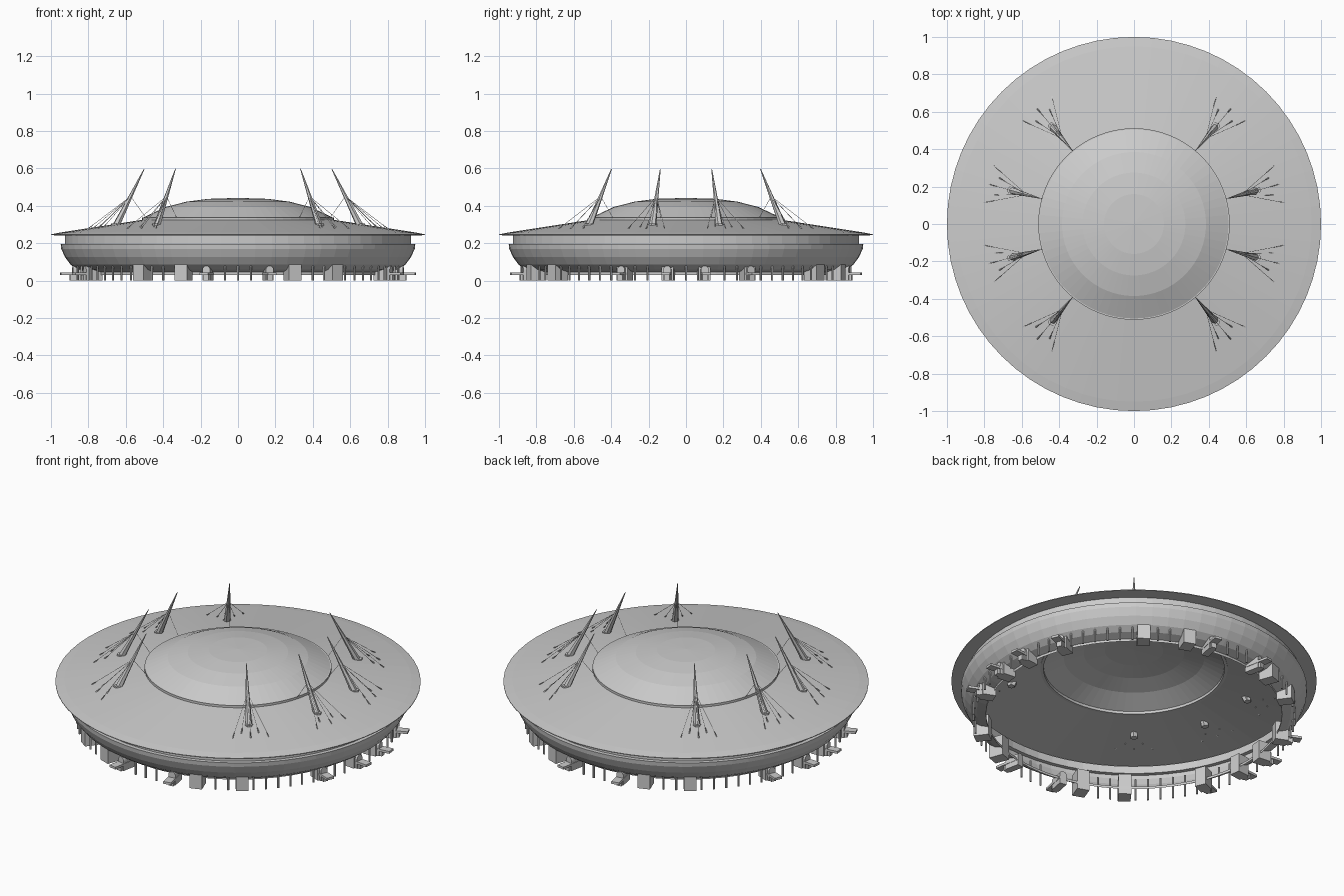
import bpy, math
from mathutils import Vector, Matrix

if "Cube" in bpy.data.objects:
    bpy.data.objects.remove(bpy.data.objects["Cube"])

grey = bpy.data.materials.new("light grey")
grey.diffuse_color = (0.6, 0.6, 0.6, 1)
grey.use_nodes = True
grey.node_tree.nodes["Principled BSDF"].inputs["Base Color"].default_value = grey.diffuse_color


def add(name, verts, faces):
    me = bpy.data.meshes.new(name)
    me.from_pydata([tuple(v) for v in verts], [], faces)
    me.materials.append(grey)
    ob = bpy.data.objects.new(name, me)
    bpy.context.collection.objects.link(ob)
    return ob


def lathe(name, profile, n=64):
    """Revolve (radius, z) points about the z axis; radius 0 makes a pole."""
    verts, rings, faces = [], [], []
    for r, z in profile:
        if r == 0:
            rings.append([len(verts)] * n)
            verts.append((0, 0, z))
        else:
            rings.append(list(range(len(verts), len(verts) + n)))
            verts += [(r * math.cos(2 * math.pi * i / n), r * math.sin(2 * math.pi * i / n), z) for i in range(n)]
    for a, b in zip(rings, rings[1:]):
        for i in range(n):
            j = (i + 1) % n
            f = list(dict.fromkeys((a[i], a[j], b[j], b[i])))
            faces.append(f)
    return add(name, verts, faces)


def polar(r, deg, z):
    a = math.radians(deg)
    return Vector((r * math.cos(a), r * math.sin(a), z))


def prism(name, section, r0, r1, deg):
    """Extrude a (sideways, z) section radially from r0 to r1 at an angle."""
    n = len(section)
    m = Matrix.Rotation(math.radians(deg), 3, 'Z')
    verts = [m @ Vector((r, s, z)) for r in (r0, r1) for s, z in section]
    faces = [[i, (i + 1) % n, n + (i + 1) % n, n + i] for i in range(n)]
    faces += [list(range(n))[::-1], list(range(n, 2 * n))]
    return add(name, verts, faces)


def box(name, r0, r1, w, z0, z1, deg):
    return prism(name, [(-w / 2, z0), (w / 2, z0), (w / 2, z1), (-w / 2, z1)], r0, r1, deg)


def rod(name, p, q, rp, rq, n=4):
    """Tapered rod between two points."""
    d = (q - p).normalized()
    u = d.orthogonal().normalized()
    v = d.cross(u)
    ring = [math.cos(2 * math.pi * i / n) * u + math.sin(2 * math.pi * i / n) * v for i in range(n)]
    verts = [p + k * rp for k in ring] + [q + k * rq for k in ring]
    faces = [[i, (i + 1) % n, n + (i + 1) % n, n + i] for i in range(n)]
    faces += [list(range(n))[::-1], list(range(n, 2 * n))]
    return add(name, verts, faces)


def roof_z(r):
    return 0.247 + (1 - r) / 0.49 * 0.078


# Roof, dome and bowl
lathe("roof", [(0.925, 0.24), (1, 0.243), (1, 0.247), (0.95, 0.257), (0.51, 0.325)])
lathe("dome_rim", [(0.495, 0.322), (0.512, 0.322), (0.512, 0.338), (0.495, 0.338), (0.495, 0.322)])
lathe("dome", [(0.505, 0.338), (0.385, 0.394), (0.275, 0.422), (0.16, 0.437), (0, 0.442)])
lathe("upper_wall", [(0.925, 0.24), (0.925, 0.195)])
lathe("bowl", [(0.925, 0.195), (0.948, 0.195), (0.945, 0.17), (0.925, 0.125),
               (0.895, 0.085), (0.86, 0.06), (0.81, 0.045), (0.81, 0.03)])

# Masts with their stay cables and anchors
mast_angles = [s + k for s in (0, 180) for k in (15.3, 50, -15.3, -50)]
for a in mast_angles:
    base, tip = polar(0.68, a, 0.285), polar(0.52, a, 0.597)
    rod("mast", base, tip, 0.02, 0.002, 6)
    rod("mast_foot", polar(0.682, a, 0.28), polar(0.682, a, 0.305), 0.022, 0.022, 6)
    mid = base.lerp(tip, 0.53)
    for da, r in ((-7.2, 0.81), (0, 0.805), (7.2, 0.81), (-3.6, 0.76), (3.6, 0.76)):
        end = polar(r, a + da, roof_z(r))
        rod("stay_cable", mid, end, 0.0012, 0.0012, 3)
        rod("cable_anchor", end, end.lerp(mid, 0.12), 0.004, 0.002, 4)
    rod("dome_cable", mid, polar(0.51, a, 0.335), 0.0012, 0.0012, 3)

# Stair towers
tower_angles = [s + k for s in (0, 180) for k in (53.5, 70, -53.5, -70)]
for a in tower_angles:
    box("stair_tower", 0.81, 0.895, 0.07, 0, 0.125, a)

# Entrance bridges with rounded porches
bridge_angles = [s + k for s in (0, 180) for k in (6.5, -6.5, 23, -23, 79, -79)]
arch = [(-0.021, 0)] + [(0.021 * math.cos(t), 0.058 + 0.021 * math.sin(t))
                        for t in [math.pi * (1 - i / 8) for i in range(9)]] + [(0.021, 0)]
arch = arch[::-1]
for a in bridge_angles:
    if abs(a % 180 - 90) > 30:
        box("entrance_block", 0.80, 0.875, 0.065, 0, 0.112, a)
    prism("porch", arch, 0.80, 0.89, a)
    box("bridge_deck", 0.80, 0.955, 0.046, 0.03, 0.044, a)
    box("bridge_base", 0.80, 0.905, 0.03, 0, 0.03, a)

# Thin columns, left out where a tower or bridge stands
blocked = tower_angles + bridge_angles
for i in range(80):
    a = i * 4.5 + 90
    if all(abs((a - b + 180) % 360 - 180) > 2.8 for b in blocked):
        rod("column", polar(0.88, a, 0), polar(0.88, a, 0.13), 0.006, 0.006, 6)
